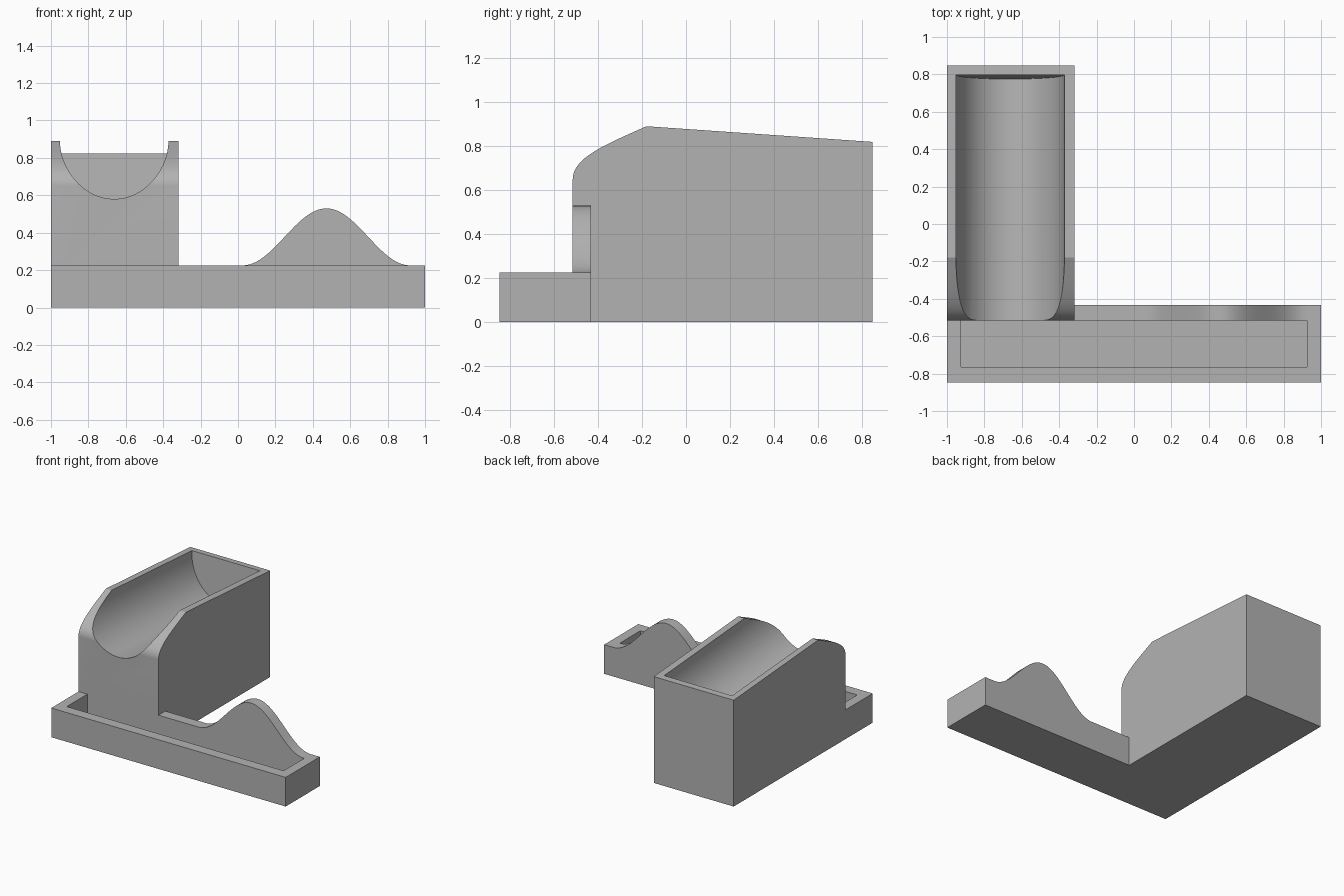
import bpy, bmesh, math
from mathutils import Vector

cube = bpy.data.objects.get("Cube")
if cube:
    bpy.data.objects.remove(cube, do_unlink=True)

grey = bpy.data.materials.new("plain grey")
grey.use_nodes = True
colour = (0.45, 0.45, 0.45, 1)
grey.diffuse_color = colour
grey.node_tree.nodes["Principled BSDF"].inputs["Base Color"].default_value = colour


def prism(name, points, direction):
    """Closed outline of 3D points swept along a direction."""
    bm = bmesh.new()
    face = bm.faces.new([bm.verts.new(p) for p in points])
    swept = bmesh.ops.extrude_face_region(bm, geom=[face])["geom"]
    bmesh.ops.translate(bm, vec=direction,
                        verts=[v for v in swept if isinstance(v, bmesh.types.BMVert)])
    bmesh.ops.recalc_face_normals(bm, faces=bm.faces)
    mesh = bpy.data.meshes.new(name)
    bm.to_mesh(mesh)
    bm.free()
    mesh.materials.append(grey)
    obj = bpy.data.objects.new(name, mesh)
    bpy.context.collection.objects.link(obj)
    return obj


def box(name, x0, x1, y0, y1, z0, z1):
    outline = [(x0, y0, z0), (x1, y0, z0), (x1, y1, z0), (x0, y1, z0)]
    return prism(name, outline, (0, 0, z1 - z0))


def combine(target, tool, operation):
    """Boolean the tool into the target and discard the tool."""
    mod = target.modifiers.new("combine", "BOOLEAN")
    mod.object, mod.operation, mod.solver = tool, operation, "EXACT"
    bpy.context.view_layer.objects.active = target
    bpy.ops.object.modifier_apply(modifier=mod.name)
    bpy.data.objects.remove(tool, do_unlink=True)


FRONT, BACK = -0.515, 0.847      # cradle depth
TRAY_BACK, RIM = -0.432, 0.225

# Tray with a wave rising from its back rim
stand = box("desk_stand", -1, 1, -BACK, TRAY_BACK, 0, RIM)
wave = []
for i in range(49):
    t = i / 48
    wave.append((0.025 + 0.895 * t, FRONT, RIM + 0.305 * (1 - math.cos(math.tau * t)) / 2))
back_rim = [(-1, FRONT, 0), (-1, FRONT, RIM)] + wave + [(1, FRONT, RIM), (1, FRONT, 0)]
combine(stand, prism("wave_rim", back_rim, (0, TRAY_BACK - FRONT, 0)), "UNION")
combine(stand, box("tray_recess", -0.925, 0.925, -0.765, FRONT, 0.06, 0.3), "DIFFERENCE")

# Cradle block: rounded front, top sloping gently to the back
crest, rear = Vector((0, -0.18, 0.891)), Vector((0, BACK, 0.82))
p = [Vector((0, FRONT, 0.65)), Vector((0, FRONT, 0.75)), Vector((0, -0.36, 0.81)), crest]
side = [Vector((0, BACK, 0)), Vector((0, FRONT, 0))]
for i in range(25):
    t = i / 24
    s = 1 - t
    side.append(p[0] * s**3 + p[1] * 3 * s * s * t + p[2] * 3 * s * t * t + p[3] * t**3)
side.append(rear)
cradle = prism("cradle", [v + Vector((-1, 0, 0)) for v in side], (0.682, 0, 0))

# Half-round trough following the slope, open at the front
along = (rear - crest).normalized()
up = Vector((0, -along.z, along.y))
end = crest + along * (0.80 - crest.y) + Vector((-0.662, 0, 0))
trough = []
for i in range(49):
    a = math.pi * i / 48
    trough.append(end + Vector((-0.29 * math.cos(a), 0, 0)) - up * 0.333 * math.sin(a))
trough += [end + Vector((0.29, 0, 0)) + up * 0.3, end - Vector((0.29, 0, 0)) + up * 0.3]
combine(cradle, prism("trough", trough, along * -1.6), "DIFFERENCE")
combine(stand, cradle, "UNION")

# Smooth the curves, keep the edges crisp
bpy.ops.object.select_all(action="DESELECT")
stand.select_set(True)
bpy.context.view_layer.objects.active = stand
bpy.ops.object.shade_smooth_by_angle(angle=math.radians(18))
